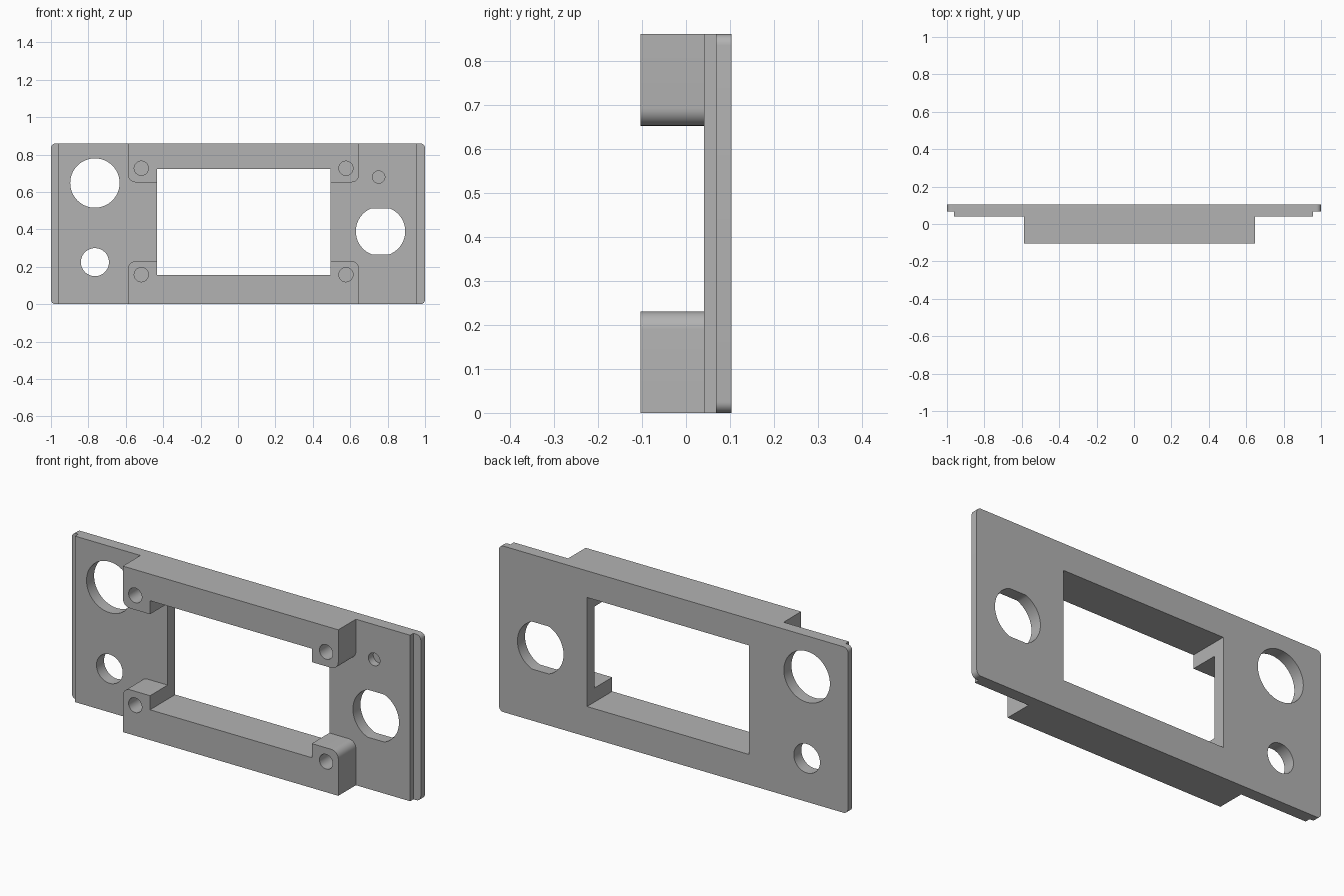
import bpy, bmesh, math

cube = bpy.data.objects.get("Cube")
if cube:
    bpy.data.objects.remove(cube, do_unlink=True)

HEIGHT = 0.86
BACK, LIP_Y, PLATE_Y, FRONT = 0.103, 0.068, 0.041, -0.103

grey = bpy.data.materials.new("plain grey")
grey.use_nodes = True
colour = (0.45, 0.45, 0.45, 1)
grey.diffuse_color = colour
grey.node_tree.nodes["Principled BSDF"].inputs["Base Color"].default_value = colour


def extrude(name, outline, y0, y1):
    """Solid made from an x-z outline pushed from y0 to y1."""
    bm = bmesh.new()
    face = bm.faces.new([bm.verts.new((x, y0, z)) for x, z in outline])
    moved = bmesh.ops.extrude_face_region(bm, geom=[face])["geom"]
    verts = [v for v in moved if isinstance(v, bmesh.types.BMVert)]
    bmesh.ops.translate(bm, verts=verts, vec=(0, y1 - y0, 0))
    bmesh.ops.recalc_face_normals(bm, faces=bm.faces)
    mesh = bpy.data.meshes.new(name)
    bm.to_mesh(mesh)
    bm.free()
    mesh.materials.append(grey)
    obj = bpy.data.objects.new(name, mesh)
    bpy.context.collection.objects.link(obj)
    return obj


def rounded_rect(x0, x1, z0, z1, radii=(0, 0, 0, 0)):
    """Corners run bottom left, bottom right, top right, top left."""
    corners = [(x0, z0, 1, 1), (x1, z0, -1, 1), (x1, z1, -1, -1), (x0, z1, 1, -1)]
    points = []
    for i, ((x, z, sx, sz), r) in enumerate(zip(corners, radii)):
        if not r:
            points.append((x, z))
            continue
        for k in range(9):
            a = math.pi * (1 + i / 2 + k / 16)
            points.append((x + sx * r + r * math.cos(a), z + sz * r + r * math.sin(a)))
    return points


def circle(x, z, r, flat=None):
    """Circle outline, optionally cut flat above and below."""
    flat = flat or r
    start = math.asin(flat / r) if flat < r else math.pi / 2
    n = 32
    arc = [-start + 2 * start * k / n for k in range(n + 1)]
    if flat == r:
        arc = arc[:-1]
    right = [(x + r * math.cos(a), z + r * math.sin(a)) for a in arc]
    left = [(2 * x - px, 2 * z - pz) for px, pz in right]
    return right + left


def combine(target, other, operation):
    mod = target.modifiers.new(operation.lower(), "BOOLEAN")
    mod.operation, mod.object, mod.solver = operation, other, "EXACT"
    graph = bpy.context.evaluated_depsgraph_get()
    mesh = bpy.data.meshes.new_from_object(target.evaluated_get(graph))
    target.modifiers.clear()
    target.data = mesh
    bpy.data.objects.remove(other, do_unlink=True)


# Back lip with rounded corners, stepped plate in front of it
panel = extrude("front_panel", rounded_rect(-1, 1, 0, HEIGHT, [0.025] * 4), LIP_Y, BACK)
combine(panel, extrude("plate", rounded_rect(-0.963, 0.958, 0, HEIGHT), PLATE_Y, 0.085), "UNION")

# Raised mounting bars along the top and bottom
R = 0.04
for name, z0, z1, radii in (("top_bar", 0.652, HEIGHT, (R, R, 0, 0)),
                            ("bottom_bar", 0, 0.23, (0, 0, R, R))):
    combine(panel, extrude(name, rounded_rect(-0.588, 0.647, z0, z1, radii), FRONT, 0.055), "UNION")

# Display window, which also leaves the corner blocks standing
cuts = [(rounded_rect(-0.432, 0.495, 0.157, 0.722), BACK + 0.1)]

# Control holes, right through the plate
cuts += [(circle(-0.765, 0.648, 0.132), BACK + 0.1),
         (circle(-0.765, 0.225, 0.075), BACK + 0.1),
         (circle(0.762, 0.39, 0.132, 0.123), BACK + 0.1),
         (circle(0.752, 0.68, 0.033), 0.08)]

# Blind screw holes in the corner blocks
cuts += [(circle(x, z, 0.038), 0.02) for x in (-0.517, 0.577) for z in (0.158, 0.727)]

for outline, depth in cuts:
    combine(panel, extrude("cutter", outline, FRONT - 0.1, depth), "DIFFERENCE")

# Smooth the curved walls, keep hard edges
bpy.ops.object.select_all(action="DESELECT")
panel.select_set(True)
bpy.context.view_layer.objects.active = panel
bpy.ops.object.shade_smooth_by_angle(angle=math.radians(30))
